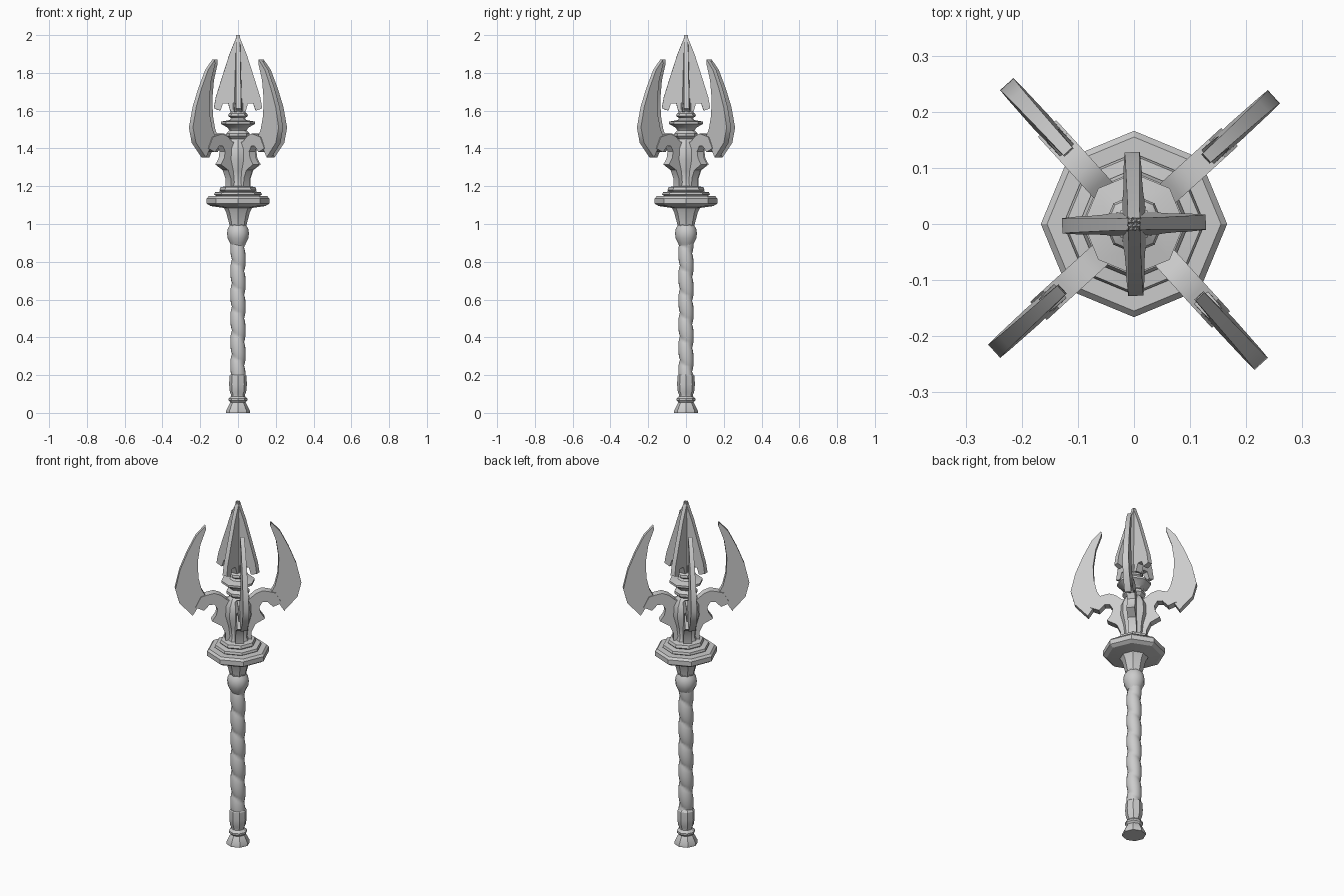
import bpy, bmesh, math
from mathutils import Matrix

if "Cube" in bpy.data.objects:
    bpy.data.objects.remove(bpy.data.objects["Cube"])

TAU = 2 * math.pi


def finish(name, bm, angle):
    bmesh.ops.recalc_face_normals(bm, faces=bm.faces)
    me = bpy.data.meshes.new(name)
    bm.to_mesh(me)
    bm.free()
    ob = bpy.data.objects.new(name, me)
    bpy.context.collection.objects.link(ob)
    bpy.ops.object.select_all(action='DESELECT')
    ob.select_set(True)
    bpy.context.view_layer.objects.active = ob
    bpy.ops.object.shade_smooth_by_angle(angle=math.radians(angle))
    return ob


def loft(name, zs, radius, sides, angle=30):
    """Stack of rings; radius(i, theta) gives the ring radius."""
    bm = bmesh.new()
    rings = []
    for i, z in enumerate(zs):
        ring = []
        for k in range(sides):
            t = TAU * k / sides
            r = radius(i, t)
            ring.append(bm.verts.new((r * math.cos(t), r * math.sin(t), z)))
        rings.append(ring)
    for a, b in zip(rings, rings[1:]):
        for k in range(sides):
            n = (k + 1) % sides
            bm.faces.new((a[k], a[n], b[n], b[k]))
    bm.faces.new(rings[0][::-1])
    bm.faces.new(rings[-1])
    return finish(name, bm, angle)


def lathe(name, profile, sides=8, angle=30):
    return loft(name, [p[1] for p in profile],
                lambda i, t: profile[i][0], sides, angle)


def plate(name, outline, half, edge, rot):
    """Upright bevelled plate from an (r, z) outline, turned about z."""
    bm = bmesh.new()
    sides = [[bm.verts.new((r, s, z)) for r, z in outline] for s in (-1, 1)]
    caps = [bm.faces.new(sides[0]), bm.faces.new(sides[1][::-1])]
    n = len(outline)
    for k in range(n):
        m = (k + 1) % n
        bm.faces.new((sides[0][m], sides[0][k], sides[1][k], sides[1][m]))
    rim = set(bm.verts)
    bmesh.ops.inset_individual(bm, faces=caps, thickness=edge,
                               use_even_offset=True)
    for v in bm.verts:
        h = max(half(v.co.x, v.co.z), 0.004)
        v.co.y = math.copysign(h * (0.5 if v in rim else 1), v.co.y)
    bm.transform(Matrix.Rotation(math.radians(rot), 4, 'Z'))
    return finish(name, bm, 35)


# Pommel and lower grip
lathe("pommel", [(.063, 0), (.063, .012), (.046, .045), (.040, .055),
                 (.049, .065), (.049, .075), (.036, .088), (.036, .095),
                 (.043, .11), (.047, .15), (.045, .195), (.034, .21)])

# Shaft with a spiral wrap
zs = [.20 + .70 * i / 112 for i in range(113)]


def wrap(i, t):
    u = (t / TAU + zs[i] / .125) % 1
    return .031 + .010 * math.sin(math.pi * u) ** .6


loft("spiral_shaft", zs, wrap, 16, 50)

# Ball below the head
lathe("shaft_ball", [(.036, .885), (.043, .90), (.055, .925), (.058, .95),
                     (.054, .975), (.042, .995), (.046, 1.0)], 12, 45)

# Flared octagonal collar with two steps
lathe("collar", [(.043, .985), (.049, 1.01), (.062, 1.06), (.075, 1.085),
                 (.145, 1.095), (.166, 1.108), (.166, 1.135), (.155, 1.147),
                 (.112, 1.147), (.126, 1.155), (.122, 1.168), (.09, 1.172),
                 (.098, 1.18), (.092, 1.195), (.066, 1.20)], 8, 20)

# Head core and stacked rings under the spear point
lathe("head_core", [(.066, 1.19), (.055, 1.22), (.062, 1.28), (.078, 1.34),
                    (.075, 1.40), (.055, 1.44), (.045, 1.45), (.062, 1.465),
                    (.062, 1.48), (.045, 1.495), (.055, 1.51), (.09, 1.53),
                    (.09, 1.542), (.045, 1.55), (.036, 1.56), (.052, 1.572),
                    (.048, 1.585), (.034, 1.595), (.034, 1.64), (.01, 1.66)])

arm = [(0, 1.19), (.068, 1.19), (.07, 1.24), (.09, 1.285), (.142, 1.315),
       (.118, 1.35), (.112, 1.385), (.128, 1.412), (.155, 1.412),
       (.185, 1.38), (.23, 1.40), (.20, 1.46), (.165, 1.47), (.13, 1.478),
       (.095, 1.465), (.06, 1.435), (0, 1.435)]
blade = [(.175, 1.87), (.225, 1.815), (.272, 1.72), (.312, 1.62),
         (.337, 1.51), (.316, 1.43), (.245, 1.352), (.215, 1.40),
         (.168, 1.448), (.196, 1.50), (.213, 1.57), (.217, 1.66),
         (.203, 1.76), (.172, 1.85)]
vane = [(-.012, 1.59), (.04, 1.595), (.052, 1.638), (.08, 1.638),
        (.093, 1.60), (.128, 1.612), (.118, 1.67), (.09, 1.76),
        (.045, 1.90), (.004, 2.0), (-.012, 1.96)]

for k in range(4):
    # Curved bracket arms and the four outer blades
    diag = 42.3 + 90 * k
    plate(f"bracket_arm_{k + 1}", arm, lambda r, z: .022, .008, diag)
    plate(f"outer_blade_{k + 1}", blade,
          lambda r, z: .018 - .014 * (z - 1.36), .009, diag)
    # Crossed spear point
    plate(f"spear_vane_{k + 1}", vane,
          lambda r, z: .023 - .07 * max(r, 0) - .03 * (z - 1.6), .006,
          1.5 + 90 * k)
